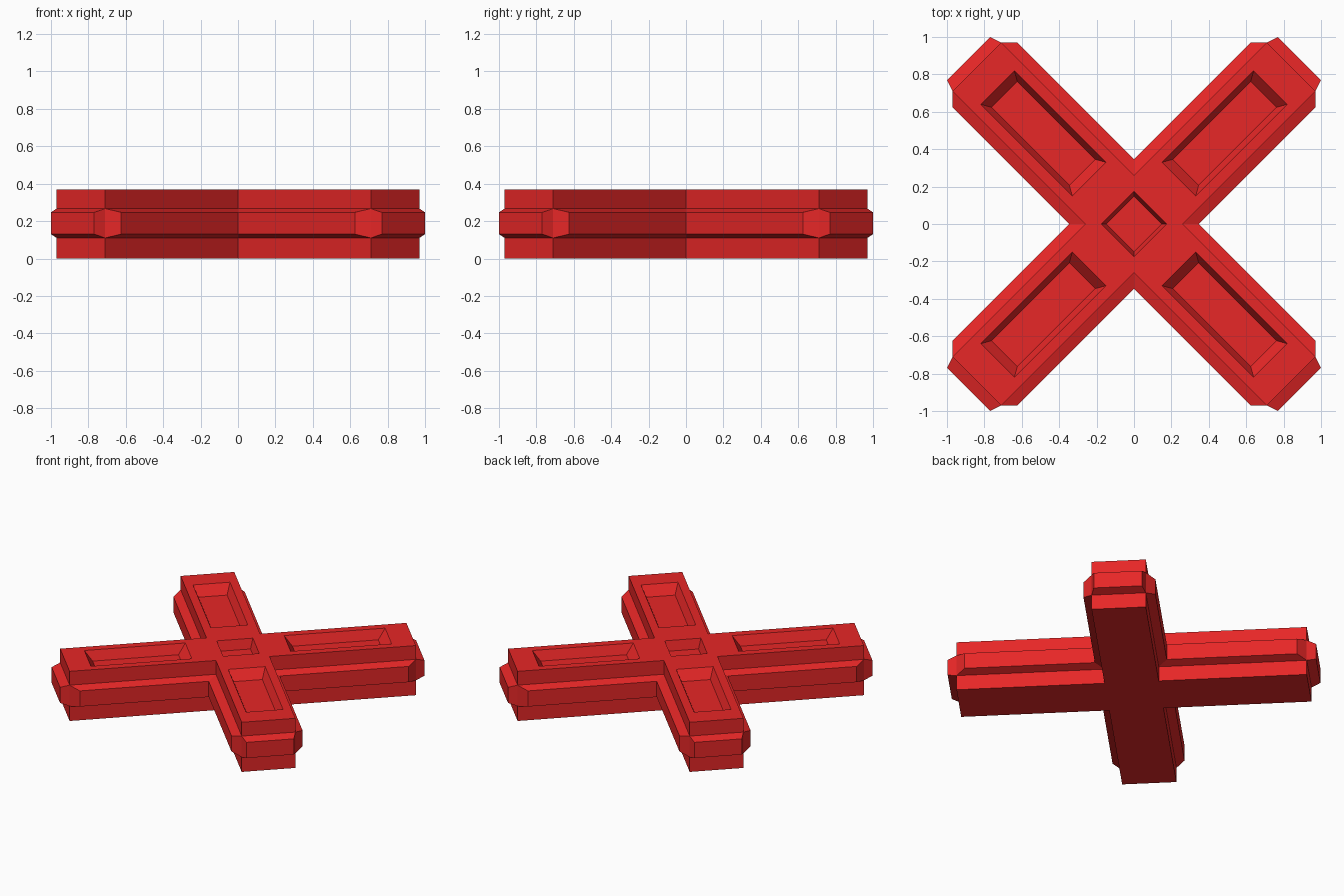
import bpy, bmesh
from math import pi
from mathutils import Vector, Matrix

if "Cube" in bpy.data.objects:
    bpy.data.objects.remove(bpy.data.objects["Cube"])

W, L, H = 0.184, 1.188, 0.37        # arm half width, arm length, height
BAND = (0.11, 0.267)                # belt root on the walls
TAPER_Z, SIDE_OUT, END_OUT = 0.02, 0.06, 0.062
DEPTH = 0.07                        # pit depth

bm = bmesh.new()


def face(*pts):
    bm.faces.new([bm.verts.new(p) for p in pts])


def bridge(ring_a, ring_b):
    n = len(ring_a)
    for i in range(n):
        j = (i + 1) % n
        face(ring_a[i], ring_a[j], ring_b[j], ring_b[i])


def rect(x0, x1, y, z, rot):
    return [rot @ Vector(p) for p in ((x0, -y, z), (x1, -y, z), (x1, y, z), (x0, y, z))]


def pit(outer, hole, inset_x, inset_y, rot):
    """Flat top panel with a tapered rectangular pit."""
    o = rect(*outer, H, rot)
    h = rect(*hole, H, rot)
    f = rect(hole[0] + inset_x, hole[1] - inset_x, hole[2] - inset_y, H - DEPTH, rot)
    bridge(o, h)
    bridge(h, f)
    face(*f)


def wall(a, b, inset, out):
    """Wall from a to b with a bevelled belt pushed outwards."""
    d = (b - a).normalized()
    n = Vector((d.y, -d.x, 0)) * out

    def at(p, z):
        return Vector((p.x, p.y, z))
    z0, z1 = BAND
    face(at(a, 0), at(b, 0), at(b, z0), at(a, z0))
    face(at(a, z1), at(b, z1), at(b, H), at(a, H))
    oa, ob = a + d * inset + n, b - d * inset + n
    root = [at(a, z0), at(b, z0), at(b, z1), at(a, z1)]
    rim = [at(oa, z0 + TAPER_Z), at(ob, z0 + TAPER_Z), at(ob, z1 - TAPER_Z), at(oa, z1 - TAPER_Z)]
    for i in range(4):
        # inner corners are mitred, so no cap there
        base = a if i == 3 else b
        if i in (1, 3) and base.length < 0.5:
            continue
        j = (i + 1) % 4
        face(root[i], root[j], rim[j], rim[i])
    face(*rim)


# Four arms: side walls, end wall and top pit
outline = []
for k in range(4):
    rot = Matrix.Rotation(k * pi / 2, 3, 'Z')
    p = [rot @ Vector(c) for c in ((W, -W, 0), (L, -W, 0), (L, W, 0), (W, W, 0))]
    wall(p[0], p[1], SIDE_OUT, SIDE_OUT)
    wall(p[1], p[2], 0.021, END_OUT)
    wall(p[2], p[3], SIDE_OUT, SIDE_OUT)
    pit((W, L, W), (0.339, 1.032, 0.127), 0.052, 0.029, rot)
    outline += p[:3]

# Centre pit and flat underside
pit((-W, W, W), (-0.124, 0.124, 0.124), 0.02, 0.02, Matrix.Identity(3))
face(*reversed(outline))

bmesh.ops.remove_doubles(bm, verts=bm.verts, dist=1e-4)
bmesh.ops.rotate(bm, verts=bm.verts, matrix=Matrix.Rotation(pi / 4, 3, 'Z'))
bmesh.ops.recalc_face_normals(bm, faces=bm.faces)

mesh = bpy.data.meshes.new("cross_block")
bm.to_mesh(mesh)
bm.free()
mat = bpy.data.materials.new("red")
mat.diffuse_color = (0.8, 0.02, 0.02, 1)
mat.use_nodes = True
mat.node_tree.nodes["Principled BSDF"].inputs["Base Color"].default_value = mat.diffuse_color
mesh.materials.append(mat)
bpy.context.collection.objects.link(bpy.data.objects.new("cross_block", mesh))
